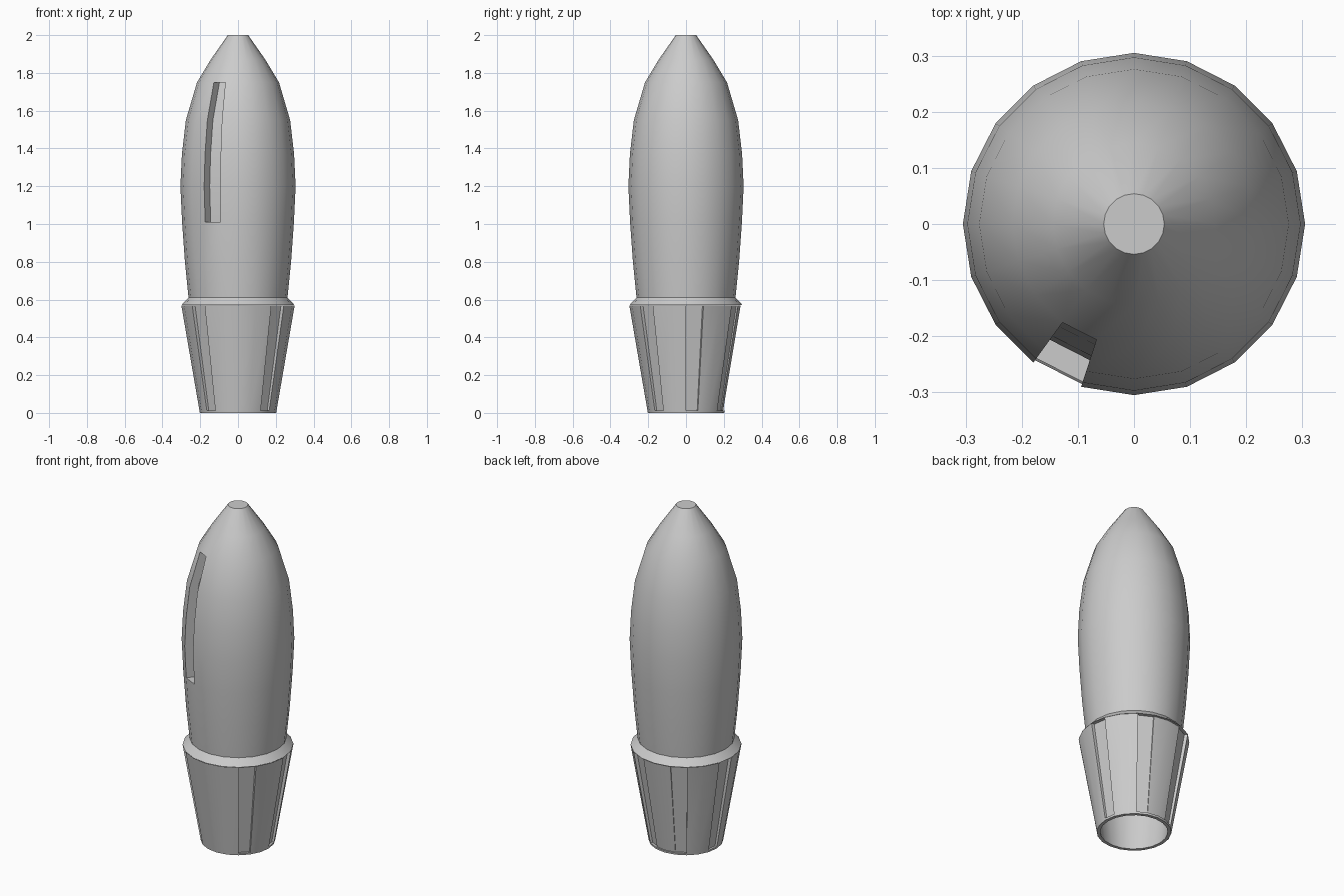
import bpy, bmesh, math

if "Cube" in bpy.data.objects:
    bpy.data.objects.remove(bpy.data.objects["Cube"])

SIDES = 20


def lathe(bm, profile):
    """Revolve (radius, z) points; returns faces[row][column], 18 degrees each."""
    rings = []
    for r, z in profile:
        rings.append([bm.verts.new((r * math.cos(2 * math.pi * i / SIDES),
                                    r * math.sin(2 * math.pi * i / SIDES), z))
                      for i in range(SIDES)])
    faces = []
    for a, b in zip(rings, rings[1:]):
        faces.append([bm.faces.new((a[i], a[(i + 1) % SIDES], b[(i + 1) % SIDES], b[i]))
                      for i in range(SIDES)])
    return rings, faces


def recess(bm, faces, move):
    """Push a patch of faces inward with side walls; move(r) gives the new radius."""
    new = {}
    for f in faces:
        for v in f.verts:
            if v not in new:
                r = math.hypot(v.co.x, v.co.y)
                s = move(r) / r
                new[v] = bm.verts.new((v.co.x * s, v.co.y * s, v.co.z))
    patch = set(faces)
    floor = [bm.faces.new([new[v] for v in f.verts]) for f in faces]
    for f in faces:
        for loop in f.loops:
            if all(g in patch for g in loop.edge.link_faces if g not in floor):
                if len([g for g in loop.edge.link_faces if g in patch]) > 1:
                    continue
            a, b = loop.vert, loop.link_loop_next.vert
            bm.faces.new((a, b, new[b], new[a]))
    bmesh.ops.delete(bm, geom=list(faces), context='FACES')
    return floor


def finish(bm, name):
    bmesh.ops.recalc_face_normals(bm, faces=bm.faces[:])
    mesh = bpy.data.meshes.new(name)
    bm.to_mesh(mesh)
    bm.free()
    ob = bpy.data.objects.new(name, mesh)
    bpy.context.collection.objects.link(ob)
    bpy.ops.object.select_all(action='DESELECT')
    ob.select_set(True)
    bpy.context.view_layer.objects.active = ob
    bpy.ops.object.shade_smooth_by_angle(angle=math.radians(30))
    return ob


# Hull with flared collar at the base and a long slot on the front left
hull_profile = [(0.30, 0.57), (0.262, 0.61), (0.281, 0.80), (0.296, 1.01),
                (0.305, 1.20), (0.297, 1.37), (0.276, 1.55), (0.217, 1.75),
                (0.145, 1.87), (0.054, 2.0)]
bm = bmesh.new()
rings, faces = lathe(bm, hull_profile)
bm.faces.new(rings[0])
bm.faces.new(rings[-1])
recess(bm, [faces[row][13] for row in range(3, 7)], lambda r: r - 0.05)
finish(bm, "hull")

# Hollow tapered nozzle: rim, outer wall, inner wall
bm = bmesh.new()
rings, faces = lathe(bm, [(0.252, 0.569), (0.183, 0.0), (0.202, 0.0),
                          (0.204, 0.012), (0.30, 0.569)])
wall = faces[3]
# Grooves between the nozzle petals, with the back petals set slightly deeper
back = recess(bm, wall[3:7], lambda r: r * 0.963)
for groove in (back[0], back[3]):
    recess(bm, [groove], lambda r: r * 0.972)
for column in (0, 9, 12, 17):
    recess(bm, [wall[column]], lambda r: r * 0.937)
finish(bm, "nozzle")
